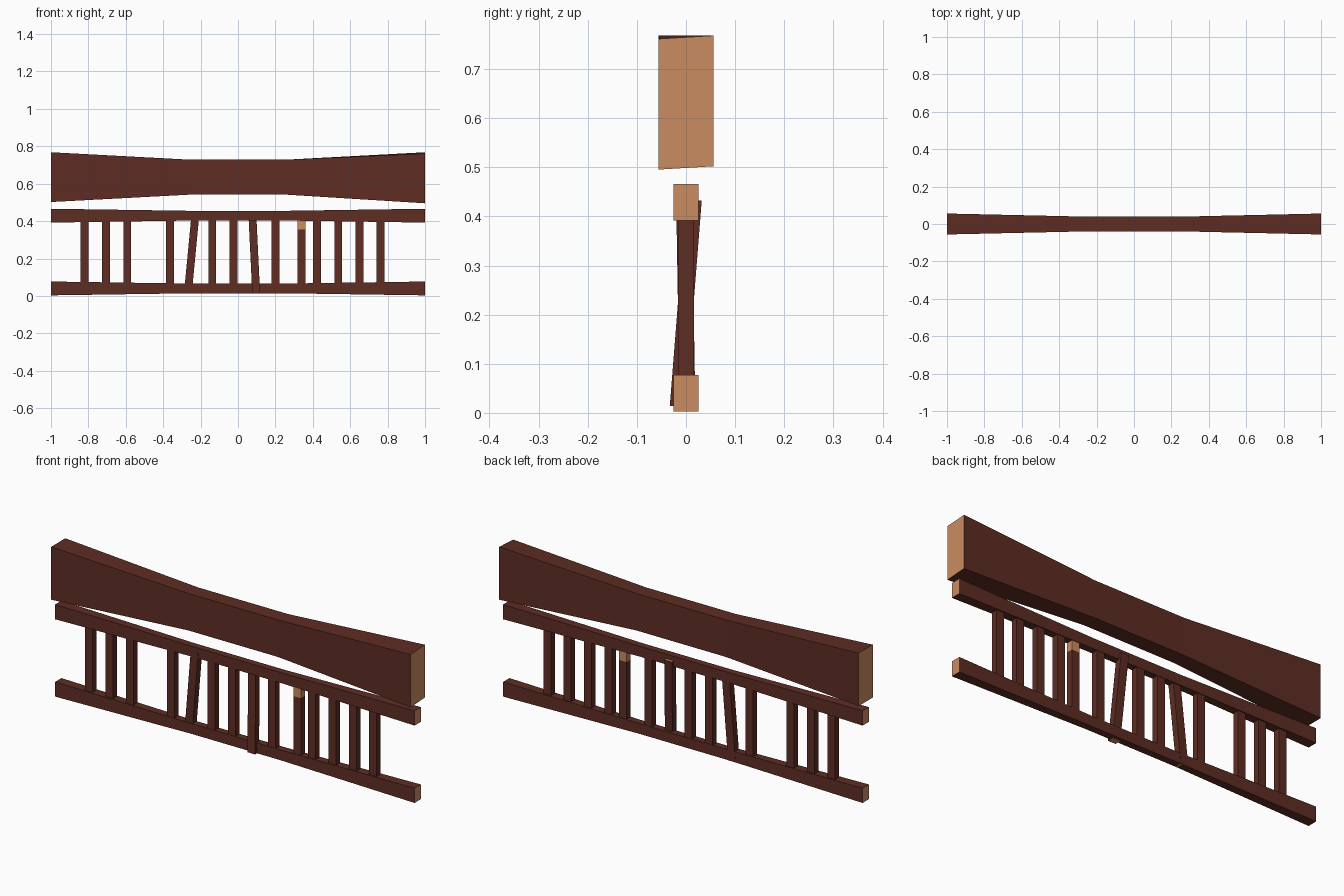
import bpy, bmesh
from mathutils import Vector

if "Cube" in bpy.data.objects:
    bpy.data.objects.remove(bpy.data.objects["Cube"])


def material(name, rgb):
    m = bpy.data.materials.new(name)
    m.diffuse_color = (*rgb, 1.0)
    m.use_nodes = True
    m.node_tree.nodes["Principled BSDF"].inputs["Base Color"].default_value = m.diffuse_color
    return m


BROWN = material("dark_brown_wood", (0.112, 0.026, 0.017))
TAN = material("cut_tan_wood", (0.60, 0.265, 0.122))


def loft(name, sections, tan_from=None):
    """Skin rectangular rings; end caps (and faces above tan_from) are cut wood."""
    bm = bmesh.new()
    rings = [[bm.verts.new(p) for p in ring] for ring in sections]
    for a, b in zip(rings, rings[1:]):
        for i in range(4):
            j = (i + 1) % 4
            f = bm.faces.new((a[i], a[j], b[j], b[i]))
            if tan_from is not None and f.calc_center_median().z > tan_from:
                f.material_index = 1
    for ring in (rings[0], rings[-1]):
        bm.faces.new(ring).material_index = 1
    bmesh.ops.recalc_face_normals(bm, faces=bm.faces)
    me = bpy.data.meshes.new(name)
    bm.to_mesh(me)
    bm.free()
    me.materials.append(BROWN)
    me.materials.append(TAN)
    ob = bpy.data.objects.new(name, me)
    bpy.context.collection.objects.link(ob)
    return ob


def beam(name, zc, half_y, half_z, waist=0.7, skew=0.0):
    """Long timber, narrower through the middle, right end slightly skewed."""
    rings = []
    for x, s in ((-1, 1), (-0.25, waist), (0.25, waist), (1, 1)):
        ring = []
        for sy, sz in ((-1, -1), (1, -1), (1, 1), (-1, 1)):
            y = sy * half_y * s
            dz = skew * (y - half_y) if x == 1 else 0
            ring.append((x, y, zc + sz * half_z * s + dz))
        rings.append(ring)
    return loft(name, rings)


def baluster(name, bottom, top, mids=(), tan_from=None, hx=0.021, hy=0.016):
    """Square stick from bottom to top; mids are extra cut heights (0-1)."""
    a, b = Vector(bottom), Vector(top)
    rings = []
    for t in (0, *mids, 1):
        c = a.lerp(b, t)
        rings.append([c + Vector((sx * hx, sy * hy, 0))
                      for sx, sy in ((-1, -1), (1, -1), (1, 1), (-1, 1))])
    return loft(name, rings, tan_from)


# heavy top beam and the two rails
beam("top_beam", 0.635, 0.056, 0.133, skew=0.06)
beam("upper_rail", 0.429, 0.025, 0.037)
beam("lower_rail", 0.040, 0.025, 0.037)

# straight balusters (one is missing from the row)
for i, x in enumerate((-0.82, -0.706, -0.592, -0.364, -0.138, -0.024,
                       0.20, 0.422, 0.536, 0.65, 0.762)):
    baluster(f"baluster_{i + 1}", (x, 0, 0.03), (x, 0, 0.435))

# loose leaning balusters
baluster("leaning_baluster_left", (-0.268, 0.003, 0.014), (-0.228, -0.004, 0.432))
baluster("leaning_baluster_right", (0.097, -0.017, 0.014), (0.077, 0.016, 0.432))

# broken baluster with bare wood at the top
baluster("broken_baluster", (0.34, 0, 0.03), (0.34, 0, 0.43),
         mids=((0.355 - 0.03) / 0.4,), tan_from=0.36)
